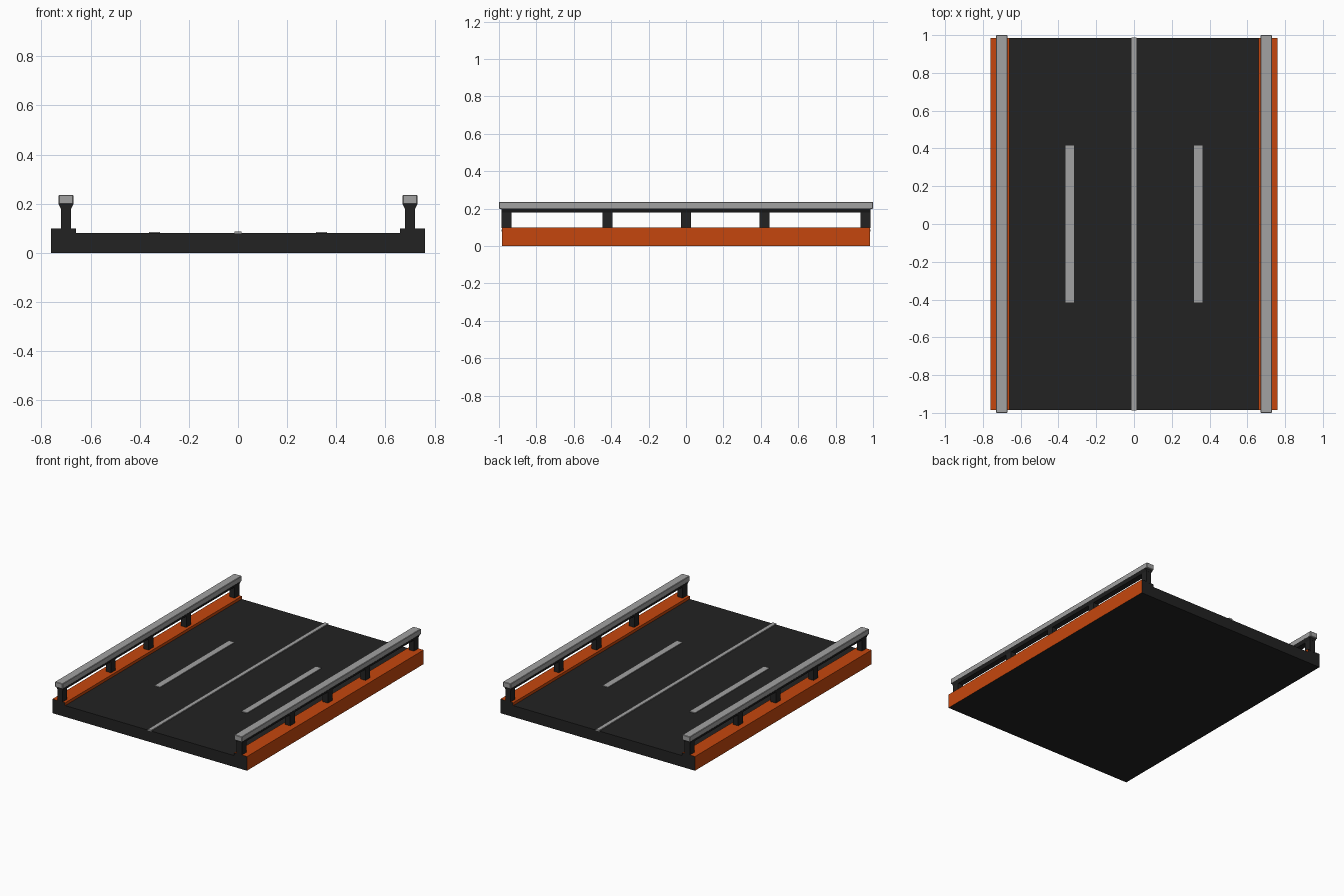
import bpy, bmesh

if "Cube" in bpy.data.objects:
    bpy.data.objects.remove(bpy.data.objects["Cube"])


def material(name, rgb):
    m = bpy.data.materials.new(name)
    m.diffuse_color = (*rgb, 1)
    m.use_nodes = True
    m.node_tree.nodes["Principled BSDF"].inputs["Base Color"].default_value = m.diffuse_color
    return m


dark = material("dark asphalt", (0.016, 0.016, 0.016))
orange = material("orange paint", (0.56, 0.062, 0.004))
grey = material("light grey", (0.36, 0.36, 0.36))


def prism(name, profile, y0, y1, mats):
    """Extrude an x-z profile (counter-clockwise) along y."""
    bm = bmesh.new()
    face = bm.faces.new([bm.verts.new((x, y0, z)) for x, z in profile])
    ext = bmesh.ops.extrude_face_region(bm, geom=[face])
    verts = [v for v in ext["geom"] if isinstance(v, bmesh.types.BMVert)]
    bmesh.ops.translate(bm, verts=verts, vec=(0, y1 - y0, 0))
    bmesh.ops.recalc_face_normals(bm, faces=bm.faces)
    mesh = bpy.data.meshes.new(name)
    bm.to_mesh(mesh)
    bm.free()
    for m in mats:
        mesh.materials.append(m)
    ob = bpy.data.objects.new(name, mesh)
    bpy.context.collection.objects.link(ob)
    return ob


def box(name, x0, x1, y0, y1, z0, z1, *mats):
    return prism(name, [(x0, z0), (x1, z0), (x1, z1), (x0, z1)], y0, y1, mats)


# Road deck and painted lines
box("road_deck", -0.66, 0.66, -0.985, 0.985, 0, 0.08, dark)
box("centre_line", -0.014, 0.014, -0.987, 0.987, 0.078, 0.087, grey)

for side, s in (("left", -1), ("right", 1)):
    def span(a, b):
        return sorted((s * a, s * b))

    box(f"{side}_lane_stripe", *span(0.318, 0.362), -0.415, 0.415, 0.077, 0.085, grey)

    # Curb: orange along the sides and top, dark on the ends and underside
    curb = box(f"{side}_curb", *span(0.66, 0.76), -0.985, 0.985, 0, 0.10, orange, dark)
    for p in curb.data.polygons:
        p.material_index = int(abs(p.normal.y) > 0.5 or p.normal.z < -0.5)

    # Handrail posts
    for i, y in enumerate((-0.96, -0.42, 0, 0.42, 0.96)):
        box(f"{side}_post_{i + 1}", *span(0.68, 0.72), y - 0.026, y + 0.026, 0.095, 0.185, dark)

    # Flared beam under the rail, then the rail itself
    c = s * 0.70
    prism(f"{side}_rail_support", [(c - 0.02, 0.178), (c + 0.02, 0.178),
          (c + 0.031, 0.20), (c - 0.031, 0.20)], -0.987, 0.987, [dark])
    rail = box(f"{side}_handrail", *span(0.67, 0.73), -1, 1, 0.198, 0.236, grey)
    bevel = rail.modifiers.new("edge", 'BEVEL')
    bevel.width = 0.003
    bevel.segments = 1
